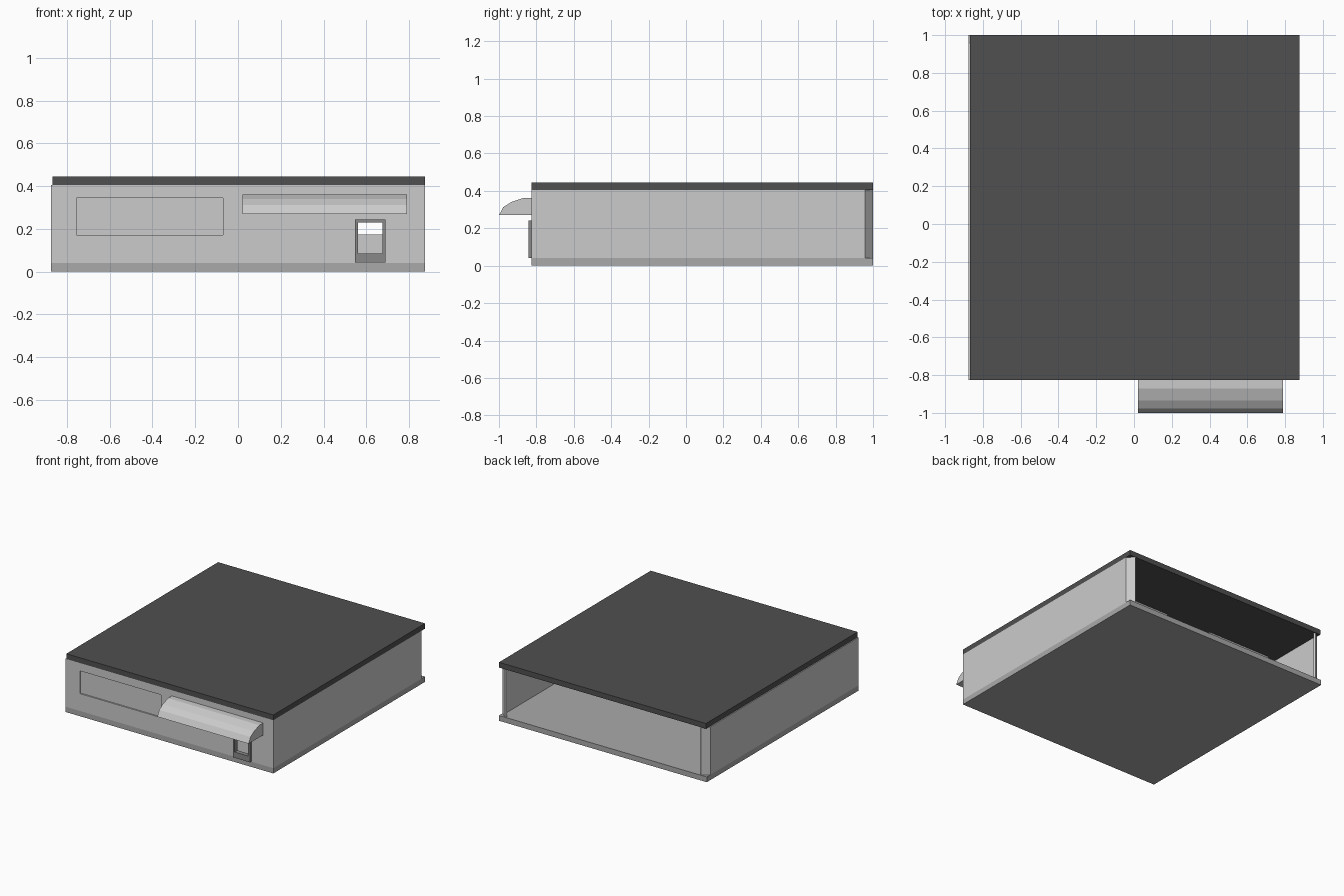
import bpy, bmesh
from mathutils import Vector

if "Cube" in bpy.data.objects:
    bpy.data.objects.remove(bpy.data.objects["Cube"])


def material(name, v):
    m = bpy.data.materials.new(name)
    m.diffuse_color = (v, v, v, 1)
    m.use_nodes = True
    m.node_tree.nodes["Principled BSDF"].inputs["Base Color"].default_value = m.diffuse_color
    return m


DARK = material("dark_roofing", 0.08)
MID = material("mid_grey", 0.4)
TRIM = material("trim_grey", 0.25)


def prism(name, points, push, mat=None):
    """Extrude a closed outline of 3D points along the vector push."""
    bm = bmesh.new()
    face = bm.faces.new([bm.verts.new(p) for p in points])
    ext = bmesh.ops.extrude_face_region(bm, geom=[face], use_keep_orig=True)
    verts = [g for g in ext["geom"] if isinstance(g, bmesh.types.BMVert)]
    bmesh.ops.translate(bm, verts=verts, vec=Vector(push))
    bmesh.ops.recalc_face_normals(bm, faces=bm.faces)
    me = bpy.data.meshes.new(name)
    bm.to_mesh(me)
    bm.free()
    ob = bpy.data.objects.new(name, me)
    bpy.context.collection.objects.link(ob)
    if mat:
        me.materials.append(mat)
    return ob


def box(name, x0, x1, y0, y1, z0, z1, mat=None):
    pts = [(x0, y0, z0), (x1, y0, z0), (x1, y1, z0), (x0, y1, z0)]
    return prism(name, pts, (0, 0, z1 - z0), mat)


def cut(ob, cutter):
    cutter.hide_render = True
    cutter.hide_viewport = False
    mod = ob.modifiers.new(cutter.name, 'BOOLEAN')
    mod.operation = 'DIFFERENCE'
    mod.solver = 'EXACT'
    mod.object = cutter
    bpy.context.view_layer.objects.active = ob
    bpy.ops.object.modifier_apply(modifier=mod.name)
    bpy.data.objects.remove(cutter)


FRONT, W = -0.825, 0.875

# floor and roof slabs
box("floor_slab", -W, W, FRONT, 1, 0, 0.04, MID)
box("roof_slab", -0.868, W, FRONT, 1, 0.405, 0.445, DARK)

# thin walls in a U, with angled returns at the open back
outer = [(-0.825, 1), (-W, 0.957), (-W, FRONT)]
inner = [(-0.858, FRONT + 0.016), (-0.858, 0.95), (-0.815, 0.988)]
half = outer + [(-x, y) for x, y in reversed(outer)]
back = [(-x, y) for x, y in reversed(inner)] + inner
walls = prism("walls", [(x, y, 0.04) for x, y in half + back], (0, 0, 0.365))
cut(walls, box("door_cutter", 0.56, 0.677, -0.9, -0.75, 0.06, 0.23))
cut(walls, box("window_cutter", -0.755, -0.07, -0.9, FRONT + 0.01, 0.172, 0.345))

# door frame
for name, x0, x1, z0, z1 in [
    ("door_post_left", 0.547, 0.562, 0.042, 0.243),
    ("door_post_right", 0.675, 0.69, 0.042, 0.243),
    ("door_head", 0.562, 0.675, 0.229, 0.243),
    ("door_sill", 0.562, 0.675, 0.042, 0.086),
]:
    box(name, x0, x1, -0.843, FRONT + 0.016, z0, z1, TRIM)

# faceted awning
profile = [(FRONT, 0.27), (-1, 0.27), (-0.977, 0.313), (-0.935, 0.34),
           (-0.87, 0.362), (FRONT, 0.362)]
prism("awning", [(0.02, y, z) for y, z in profile], (0.77, 0, 0))

# interior counter seen through the doorway, and ceiling panels
box("counter", 0.4, 0.8, -0.4, -0.25, 0.04, 0.175)
for side, x0 in (("left", -0.79), ("right", 0.14)):
    box("ceiling_panel_" + side, x0, x0 + 0.54, 0.2, 0.53, 0.37, 0.405, MID)
